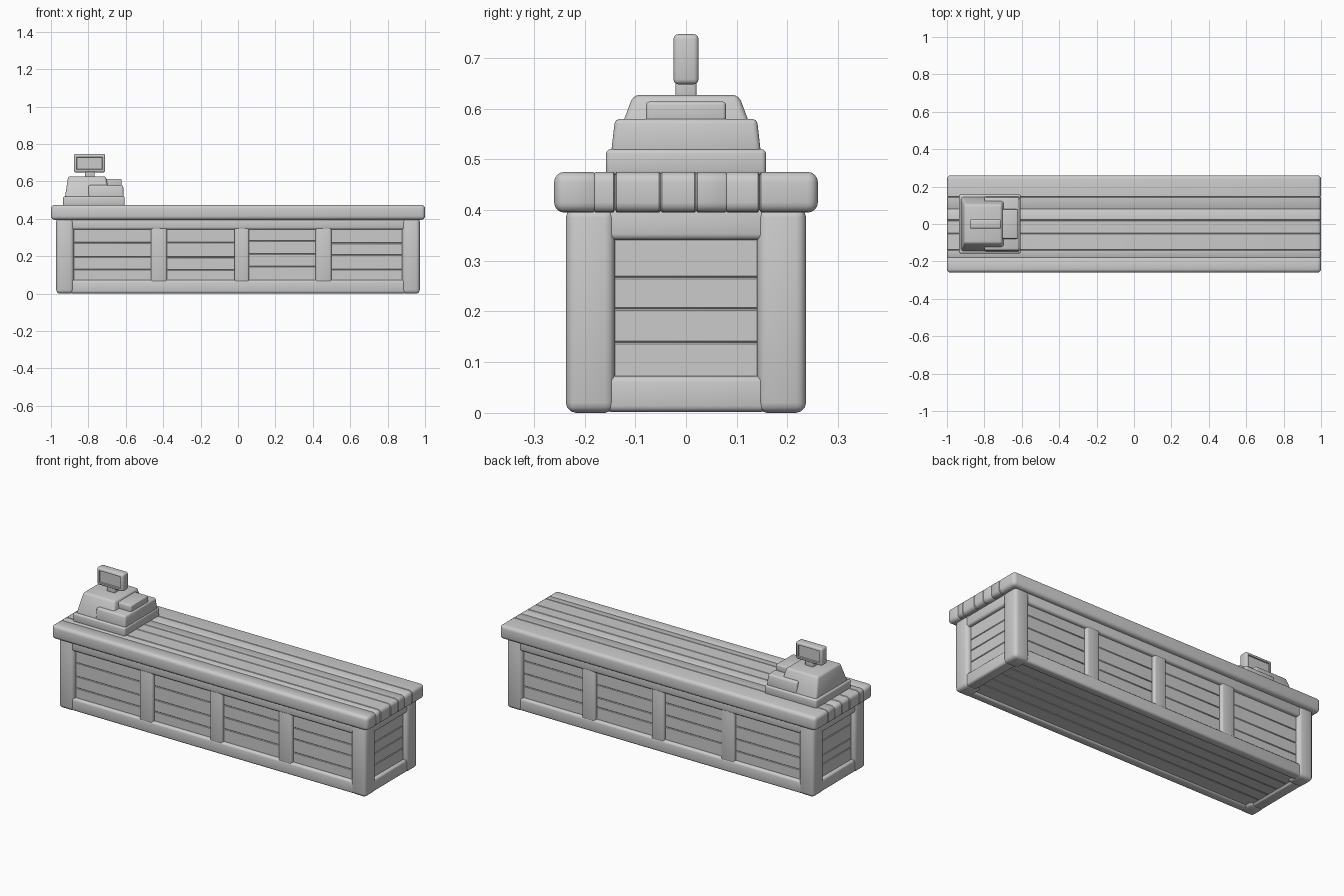
import bpy, bmesh, random
from mathutils import Vector

if "Cube" in bpy.data.objects:
    bpy.data.objects.remove(bpy.data.objects["Cube"])

random.seed(4)


def block(name, bottom, z0, z1, top=None, bevel=0.01, segs=3, grooves=(), axis=1, inset=None):
    """Rounded, optionally tapered box; bottom/top are (x0, x1, y0, y1).
    grooves are (position, depth) V-cuts across the given axis."""
    top = top or bottom
    bm = bmesh.new()
    rings = []
    for (x0, x1, y0, y1), z in ((bottom, z0), (top, z1)):
        rings.append([bm.verts.new(p) for p in ((x0, y0, z), (x1, y0, z), (x1, y1, z), (x0, y1, z))])
    lo, hi = rings
    bm.faces.new(lo[::-1])
    bm.faces.new(hi)
    for i in range(4):
        j = (i + 1) % 4
        bm.faces.new((lo[i], lo[j], hi[j], hi[i]))
    bmesh.ops.bevel(bm, geom=bm.edges[:], offset=bevel, segments=segs, profile=0.5,
                    affect='EDGES', clamp_overlap=True)
    n = Vector((0, 0, 0))
    n[axis] = 1
    for pos, depth in grooves:
        for off in (-0.003, 0, 0.003):
            bmesh.ops.bisect_plane(bm, geom=bm.verts[:] + bm.edges[:] + bm.faces[:],
                                   plane_co=n * (pos + off), plane_no=n, dist=1e-6)
        bm.normal_update()
        moves = [(v, v.normal.copy()) for v in bm.verts if abs(v.co[axis] - pos) < 1e-4]
        for v, nor in moves:
            v.co -= nor * depth
    if inset:
        # sunken display on the two largest faces
        faces = sorted(bm.faces, key=lambda f: f.calc_area())[-2:]
        bmesh.ops.inset_individual(bm, faces=faces, thickness=inset[0], depth=0)
        bmesh.ops.inset_individual(bm, faces=faces, thickness=0.003, depth=-inset[1])
    bmesh.ops.recalc_face_normals(bm, faces=bm.faces[:])
    me = bpy.data.meshes.new(name)
    bm.to_mesh(me)
    bm.free()
    ob = bpy.data.objects.new(name, me)
    bpy.context.collection.objects.link(ob)
    bpy.ops.object.select_all(action='DESELECT')
    ob.select_set(True)
    bpy.context.view_layer.objects.active = ob
    bpy.ops.object.shade_smooth_by_angle(angle=0.6)
    return ob


def span(s, a, b):
    """Interval a..b on the positive or negative side."""
    return (a, b) if s > 0 else (-b, -a)


def plank_lines():
    return [(z + random.uniform(-0.012, 0.012), 0.003) for z in (0.135, 0.205, 0.275)]


# Plank countertop
block("countertop", (-1, 1, -0.26, 0.26), 0.395, 0.475, bevel=0.02, segs=4,
      grooves=[(-0.18, 0.002), (-0.14, 0.006), (-0.05, 0.003), (0.02, 0.003),
               (0.08, 0.002), (0.145, 0.006)])

# Inner carcass with planked, recessed underside
block("carcass", (-0.94, 0.94, -0.205, 0.205), 0.012, 0.40, bevel=0.004, segs=1,
      grooves=[(y, 0.003) for y in (-0.1, -0.03, 0.04, 0.11)])

# Corner posts
for sx in (-1, 1):
    for sy in (-1, 1):
        block("corner_post", span(sx, 0.878, 0.972) + span(sy, 0.14, 0.237), 0, 0.405, bevel=0.02)

# Front and back: rails, stiles, plank panels
panels = ((-0.873, -0.465), (-0.38, -0.02), (0.06, 0.415), (0.5, 0.87))
for sy, side in ((-1, "front"), (1, "back")):
    block(side + "_bottom_rail", (-0.9, 0.9) + span(sy, 0.18, 0.232), 0.002, 0.073, bevel=0.012)
    block(side + "_top_rail", (-0.9, 0.9) + span(sy, 0.18, 0.232), 0.343, 0.41, bevel=0.012)
    for a, b in zip(panels, panels[1:]):
        block(side + "_stile", (a[1], b[0]) + span(sy, 0.18, 0.230), 0.03, 0.38, bevel=0.012)
    for x0, x1 in panels:
        block(side + "_panel", (x0 - 0.02, x1 + 0.02) + span(sy, 0.18, 0.212), 0.05, 0.36,
              bevel=0.003, segs=1, grooves=plank_lines(), axis=2)

# Ends: rails and plank panel
for sx, side in ((-1, "left"), (1, "right")):
    block(side + "_bottom_rail", span(sx, 0.90, 0.966) + (-0.16, 0.16), 0.002, 0.073, bevel=0.012)
    block(side + "_top_rail", span(sx, 0.90, 0.966) + (-0.16, 0.16), 0.341, 0.41, bevel=0.012)
    block(side + "_panel", span(sx, 0.90, 0.947) + (-0.16, 0.16), 0.05, 0.36,
          bevel=0.003, segs=1, grooves=plank_lines(), axis=2)

# Cash register: base, tapered housing, keypad step, keypad
block("register_base", (-0.935, -0.606, -0.158, 0.158), 0.468, 0.52, bevel=0.009)
block("register_housing", (-0.926, -0.685, -0.148, 0.148), 0.51, 0.627,
      top=(-0.908, -0.706, -0.104, 0.104), bevel=0.012)
block("register_step", (-0.80, -0.611, -0.148, 0.148), 0.51, 0.58,
      top=(-0.80, -0.614, -0.14, 0.14), bevel=0.010)
block("register_keypad", (-0.72, -0.622, -0.079, 0.079), 0.57, 0.614, bevel=0.007)

# Customer display on a short neck
block("display_neck", (-0.818, -0.766, -0.021, 0.021), 0.62, 0.665, bevel=0.006)
block("display_screen", (-0.878, -0.71, -0.025, 0.025), 0.648, 0.747, bevel=0.010,
      inset=(0.008, 0.006))
